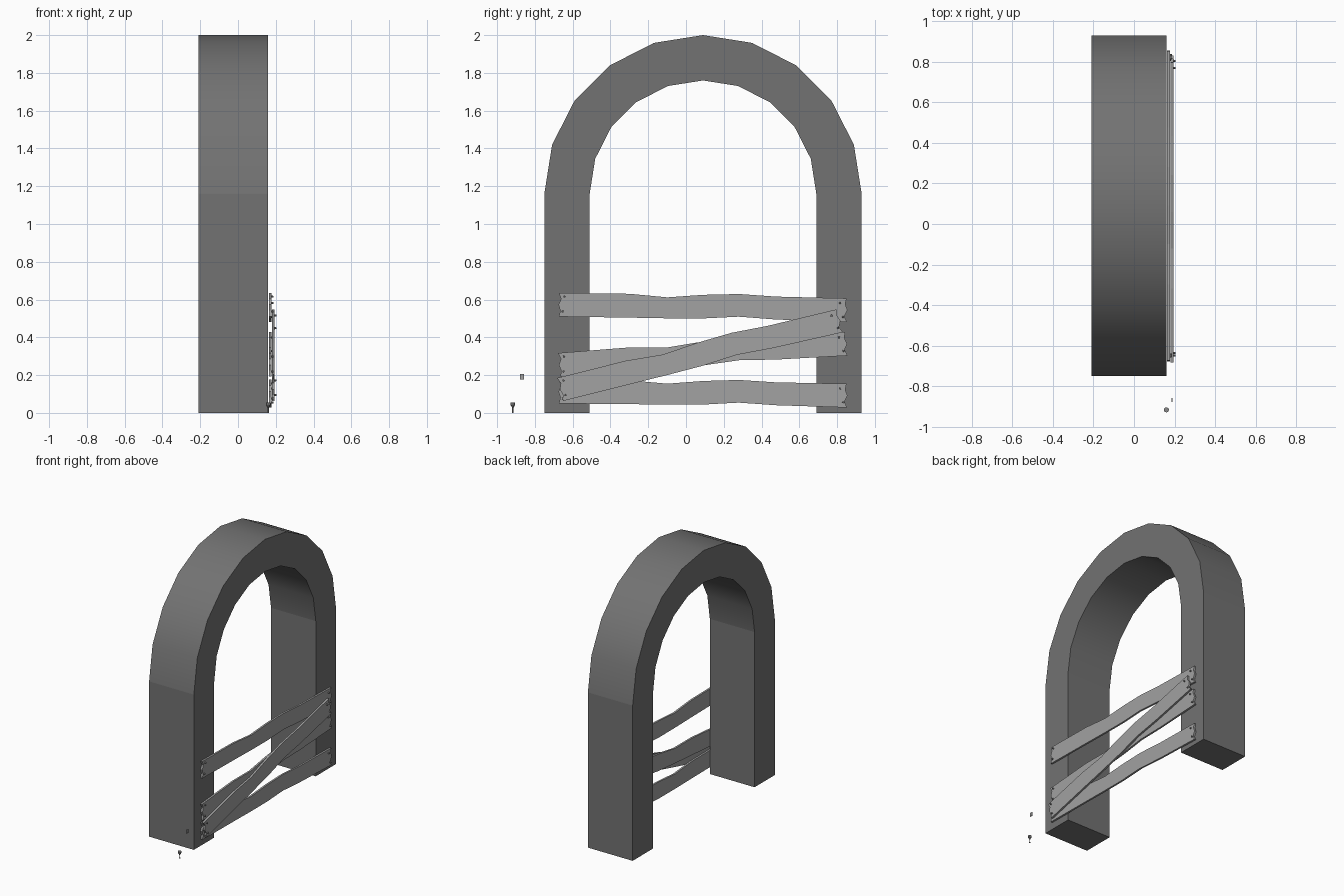
import bpy, bmesh
from math import sin, cos, pi, radians
from mathutils import Matrix, Vector

cube = bpy.data.objects.get("Cube")
if cube:
    bpy.data.objects.remove(cube, do_unlink=True)


def material(name, value):
    m = bpy.data.materials.new(name)
    m.use_nodes = True
    m.diffuse_color = (value, value, value, 1)
    m.node_tree.nodes["Principled BSDF"].inputs["Base Color"].default_value = (value, value, value, 1)
    return m


STONE = material("dark grey stone", 0.17)
WOOD = material("light grey wood", 0.36)
METAL = material("grey metal", 0.25)


def finish(name, bm, mat):
    bmesh.ops.recalc_face_normals(bm, faces=bm.faces)
    me = bpy.data.meshes.new(name)
    bm.to_mesh(me)
    bm.free()
    me.materials.append(mat)
    ob = bpy.data.objects.new(name, me)
    bpy.context.collection.objects.link(ob)
    return ob


def add_strip(bm, upper, lower, x0, x1):
    """Solid slab between two matching outlines in the y-z plane."""
    rings = []
    for (ya, za), (yb, zb) in zip(upper, lower):
        corners = ((x0, ya, za), (x1, ya, za), (x1, yb, zb), (x0, yb, zb))
        rings.append([bm.verts.new(c) for c in corners])
    for a, b in zip(rings, rings[1:]):
        for i in range(4):
            j = (i + 1) % 4
            bm.faces.new((a[i], a[j], b[j], b[i]))
    bm.faces.new(rings[0])
    bm.faces.new(rings[-1])


# Archway: straight legs and a ten-segment half circle
CY, SPRING = 0.09, 1.16


def arch_outline(r):
    arc = [(CY + r * cos(pi * i / 10), SPRING + r * sin(pi * i / 10)) for i in range(11)]
    return [(CY + r, 0)] + arc + [(CY - r, 0)]


bm = bmesh.new()
add_strip(bm, arch_outline(0.84), arch_outline(0.60), -0.21, 0.16)
for f in bm.faces:
    f.smooth = True
for e in bm.edges:
    a, b = (v.co for v in e.verts)
    spring_line = abs(a.z - SPRING) < 0.001 and abs(b.z - SPRING) < 0.001
    along_rim = abs(a.x - b.x) < 0.001
    floor = a.z < 0.001 and b.z < 0.001
    e.smooth = not (spring_line or along_rim or floor)
finish("stone_arch", bm, STONE)

# Warped plank outline: distance along, upper edge, lower edge
STATIONS = [(-0.39, .065, -.061), (-0.19, .050, -.061), (0, .067, -.058),
            (0.19, .075, -.045), (0.385, .065, -.056)]
# Splintered end: inset of the end at five heights
LEFT_END = [0, .013, 0, .010, .003]
RIGHT_END = [.006, .012, 0, .016, .002]
HALF = 0.765


def nail_head(bm, x, y, z, r, length):
    rot = Matrix.Rotation(pi / 2, 4, 'Y')
    bmesh.ops.create_cone(bm, cap_ends=True, segments=8, radius1=r, radius2=r * 0.8,
                          depth=length, matrix=Matrix.Translation((x, y, z)) @ rot)


def plank(name, y, z, angle, x0):
    c, s = cos(radians(angle)), sin(radians(angle))

    def place(u, v):
        return y + u * c - v * s, z + u * s + v * c

    heights = [.063 - i * .0315 for i in range(5)]
    outline = [(-HALF + d, h) for d, h in zip(LEFT_END, heights)]
    outline += [(u, lo) for u, hi, lo in STATIONS]
    outline += [(HALF - d, h) for d, h in reversed(list(zip(RIGHT_END, heights)))]
    outline += [(u, hi) for u, hi, lo in reversed(STATIONS)]
    bm = bmesh.new()
    face = bm.faces.new([bm.verts.new((x0, *place(u, v))) for u, v in outline])
    ext = bmesh.ops.extrude_face_region(bm, geom=[face])
    moved = [g for g in ext["geom"] if isinstance(g, bmesh.types.BMVert)]
    bmesh.ops.translate(bm, verts=moved, vec=Vector((0.014, 0, 0)))
    finish(name, bm, WOOD)

    # Two nails at each end
    bm = bmesh.new()
    for u, v in ((-.735, .043), (-.742, -.036), (.725, .037), (.743, -.036)):
        ny, nz = place(u, v)
        nail_head(bm, x0 + 0.017, ny, nz, 0.006, 0.014)
    finish(name + "_nails", bm, METAL)


plank("top_plank", 0.09, 0.558, -1.1, 0.163)
plank("middle_plank", 0.09, 0.310, 4.2, 0.163)
plank("bottom_plank", 0.09, 0.102, -0.8, 0.163)
plank("diagonal_plank", 0.075, 0.306, 13.8, 0.180)

# Loose nail standing beside the arch, turned from stacked rings
bm = bmesh.new()
for r1, r2, z0, z1 in ((.005, .004, 0, .006), (.003, .003, .006, .026),
                       (.003, .012, .026, .042), (.013, .013, .042, .054)):
    bmesh.ops.create_cone(bm, cap_ends=True, segments=8, radius1=r1, radius2=r2, depth=z1 - z0,
                          matrix=Matrix.Translation((0.16, -0.917, (z0 + z1) / 2)))
finish("loose_nail", bm, METAL)

# Small loose wood chip
bm = bmesh.new()
bmesh.ops.create_cube(bm, size=1, matrix=Matrix.Translation((0.188, -0.868, 0.191))
                      @ Matrix.Diagonal((0.006, 0.02, 0.028, 1)))
finish("loose_chip", bm, WOOD)
